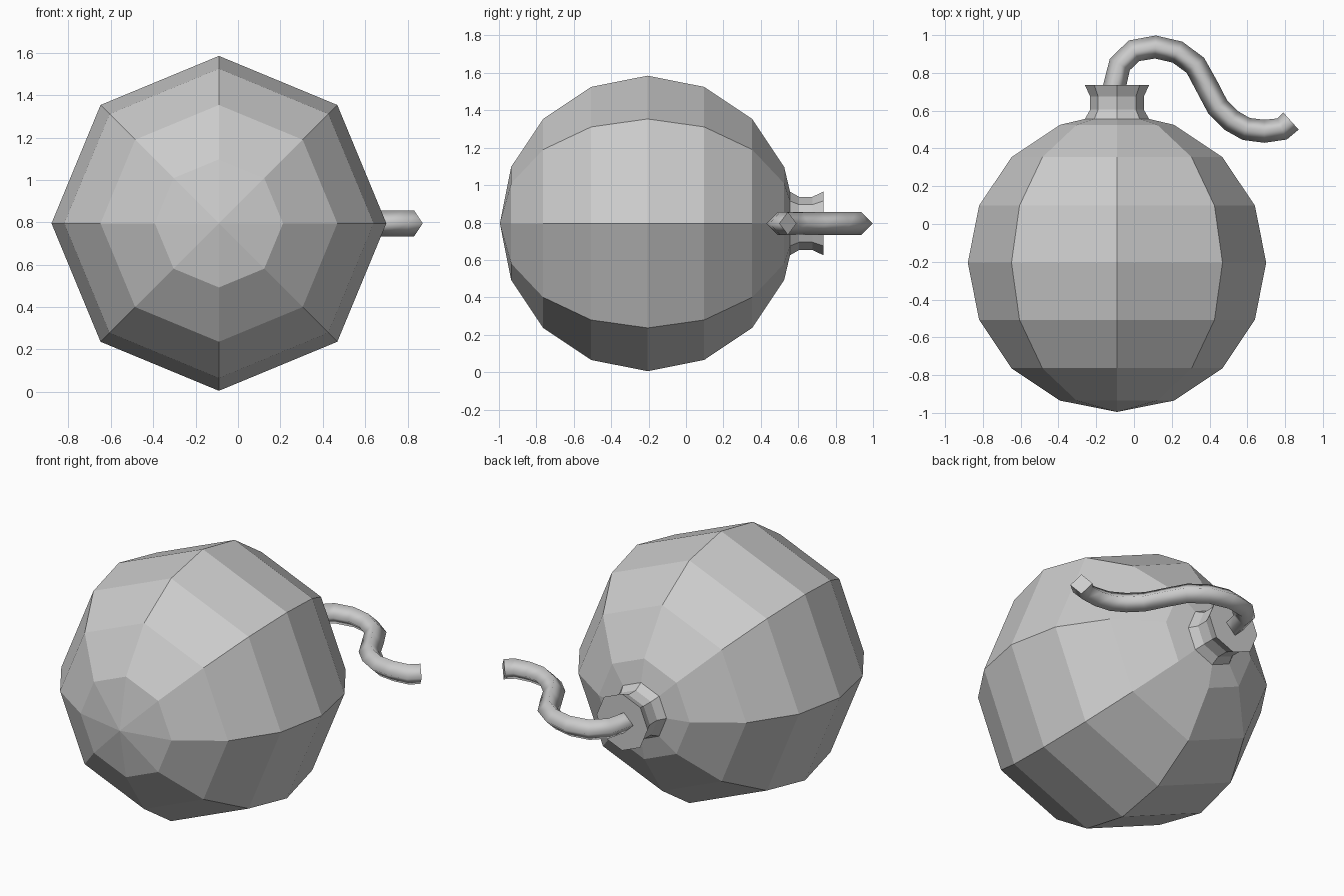
import bpy, bmesh
from math import pi, sin, cos
from mathutils import Vector

if "Cube" in bpy.data.objects:
    bpy.data.objects.remove(bpy.data.objects["Cube"])

CX, CY, CZ, R = -0.09, -0.205, 0.795, 0.79


def finish(bm, name, smooth=False):
    bmesh.ops.recalc_face_normals(bm, faces=bm.faces[:])
    mesh = bpy.data.meshes.new(name)
    bm.to_mesh(mesh)
    bm.free()
    for p in mesh.polygons:
        p.use_smooth = smooth
    obj = bpy.data.objects.new(name, mesh)
    bpy.context.collection.objects.link(obj)
    return obj


def bridge(bm, rings):
    for a, b in zip(rings, rings[1:]):
        n = len(a)
        for i in range(n):
            j = (i + 1) % n
            bm.faces.new((a[i], a[j], b[j], b[i]))


# Bomb body and flared neck: one eight-sided lathe around the y axis
profile = [(R * sin(k * pi / 8), CY - R * cos(k * pi / 8)) for k in range(1, 8)]
profile += [(0.17, 0.556), (0.142, 0.605), (0.142, 0.675), (0.17, 0.735)]
bm = bmesh.new()
rings = [[bm.verts.new((CX + r * cos(i * pi / 4), y, CZ + r * sin(i * pi / 4)))
          for i in range(8)] for r, y in profile]
bridge(bm, rings)
pole = bm.verts.new((CX, CY - R, CZ))
for i in range(8):
    bm.faces.new((pole, rings[0][i], rings[0][(i + 1) % 8]))
bm.faces.new(rings[-1])
finish(bm, "bomb_body")

# Fuse: diamond section swept along a flat S-shaped path
path = [(-0.11, 0.70), (-0.075, 0.845), (0.0, 0.917), (0.113, 0.937),
        (0.23, 0.91), (0.325, 0.84), (0.388, 0.725), (0.443, 0.62),
        (0.515, 0.548), (0.594, 0.503), (0.69, 0.491), (0.784, 0.503),
        (0.831, 0.545)]
pts = [Vector((x, y, CZ)) for x, y in path]
up = Vector((0, 0, 0.061))
bm = bmesh.new()
rings = []
for i, p in enumerate(pts):
    into = (p - pts[i - 1]).normalized() if i else Vector()
    out = (pts[i + 1] - p).normalized() if i < len(pts) - 1 else Vector()
    side = (into + out).normalized().cross(Vector((0, 0, 1))) * 0.061
    rings.append([bm.verts.new(p + d) for d in (side, up, -side, -up)])
bridge(bm, rings)
caps = [bm.faces.new(rings[0]), bm.faces.new(rings[-1])]
fuse = finish(bm, "fuse", smooth=True)
for p in fuse.data.polygons[-2:]:
    p.use_smooth = False
for e in fuse.data.edges:
    e.use_edge_sharp = all(v < 4 for v in e.vertices) or \
        all(v >= 4 * (len(pts) - 1) for v in e.vertices)
